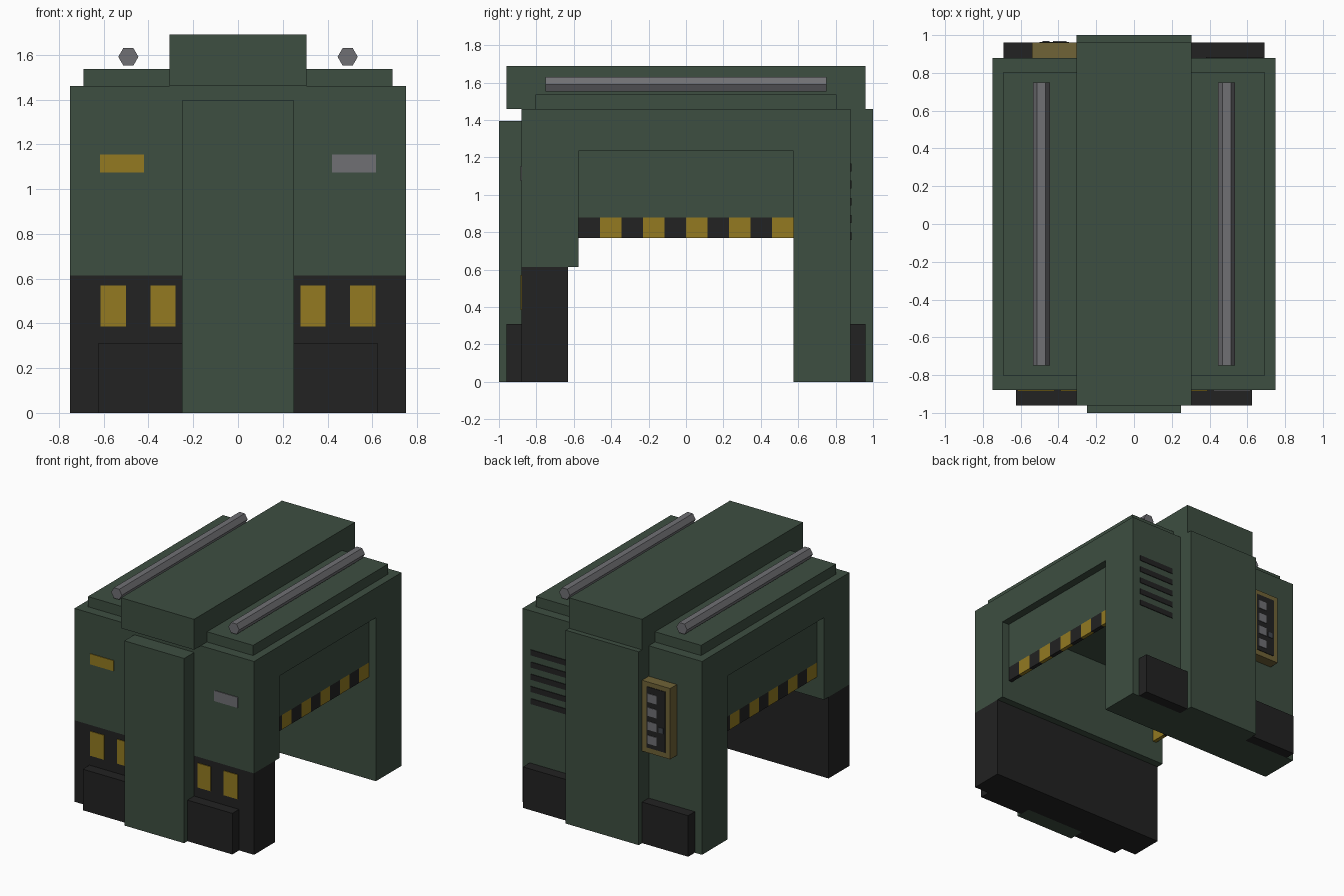
import bpy, bmesh, math
from mathutils import Matrix

if "Cube" in bpy.data.objects:
    bpy.data.objects.remove(bpy.data.objects["Cube"])


def material(name, rgb):
    lin = [(c / 255 / 12.92) if c / 255 <= 0.04045 else ((c / 255 + 0.055) / 1.055) ** 2.4 for c in rgb]
    m = bpy.data.materials.new(name)
    m.diffuse_color = (*lin, 1)
    m.use_nodes = True
    m.node_tree.nodes["Principled BSDF"].inputs["Base Color"].default_value = m.diffuse_color
    return m


GREEN = material("dark_green", (61, 78, 65))
BLACK = material("black", (34, 34, 34))
YELLOW = material("warning_yellow", (147, 122, 33))
GREY = material("metal_grey", (112, 112, 116))
OLIVE = material("olive_brown", (112, 99, 55))
SLATE = material("slate_button", (66, 70, 76))


def finish(name, bm, mat):
    bmesh.ops.recalc_face_normals(bm, faces=bm.faces)
    me = bpy.data.meshes.new(name)
    bm.to_mesh(me)
    bm.free()
    me.materials.append(mat)
    ob = bpy.data.objects.new(name, me)
    bpy.context.collection.objects.link(ob)
    return ob


def box(name, mat, x, y, z):
    """Box from (min, max) ranges on each axis."""
    bm = bmesh.new()
    bmesh.ops.create_cube(bm, size=1)
    for v in bm.verts:
        v.co = [r[0] if c < 0 else r[1] for c, r in zip(v.co, (x, y, z))]
    return finish(name, bm, mat)


def sides(r, s):
    """Mirror a range across zero when s is -1."""
    return tuple(sorted((r[0] * s, r[1] * s)))


# arch-shaped body, extruded across x
profile = [(-.88, .615), (-.575, .615), (-.575, 1.235), (.575, 1.235),
           (.575, 0), (.88, 0), (.88, 1.46), (-.88, 1.46)]
bm = bmesh.new()
face = bm.faces.new([bm.verts.new((-.75, y, z)) for y, z in profile])
ext = bmesh.ops.extrude_face_region(bm, geom=[face])
bmesh.ops.translate(bm, vec=(1.5, 0, 0), verts=[g for g in ext["geom"] if isinstance(g, bmesh.types.BMVert)])
finish("arch_body", bm, GREEN)

# black front base, pillars and roof
box("front_base", BLACK, (-.75, .75), (-.88, -.63), (0, .615))
box("front_pillar", GREEN, (-.25, .25), (-1, -.88), (0, 1.395))
box("back_pillar", GREEN, (-.305, .305), (.88, 1), (0, 1.46))
box("roof_plate", GREEN, (-.69, .69), (-.805, .805), (1.46, 1.537))
box("roof_beam", GREEN, (-.305, .305), (-.96, .96), (1.46, 1.69))

for s, side in ((-1, "left"), (1, "right")):
    # bumper feet
    box(f"front_foot_{side}", BLACK, sides((.25, .625), s), (-.96, -.88), (0, .31))
    box(f"back_foot_{side}", BLACK, sides((.305, .69), s), (.88, .96), (0, .31))

    # hexagonal roof rail
    bm = bmesh.new()
    bmesh.ops.create_cone(bm, cap_ends=True, segments=6, radius1=.045, radius2=.045, depth=1.5,
                          matrix=Matrix.Translation((.49 * s, 0, 1.591)) @ Matrix.Rotation(math.pi / 2, 4, 'X')
                          @ Matrix.Rotation(math.pi / 2, 4, 'Z'))
    # put two hexagon corners on the left and right
    top = max(v.co.z for v in bm.verts)
    if top > 1.591 + .042:
        bmesh.ops.rotate(bm, verts=bm.verts, cent=(.49 * s, 0, 1.591), matrix=Matrix.Rotation(math.pi / 6, 3, 'Y'))
    finish(f"roof_rail_{side}", bm, GREY)

    # recessed side panel with hazard stripes along its lower edge
    px = sides((.66, .69), s)
    box(f"side_panel_{side}", GREEN, px, (-.575, .575), (.88, 1.235))
    for i in range(10):
        y0 = -.575 + i * .115
        box(f"hazard_stripe_{side}_{i}", YELLOW if i % 2 else BLACK, px, sides((y0, y0 + .115), s), (.77, .88))

    # front lower lamps and upper marker
    for n, x in (("inner", (.28, .39)), ("outer", (.50, .615))):
        box(f"lamp_{n}_{side}", YELLOW, sides(x, s), (-.885, -.88), (.385, .57))
    box(f"front_marker_{side}", YELLOW if s < 0 else GREY, sides((.42, .617), s), (-.885, -.88), (1.075, 1.155))

# vent slats on the back
for i in range(5):
    z = 1.168 - i * .092
    box(f"vent_slat_{i}", BLACK, (.38, .68), (.88, .885), (z - .042, z))

# control box with buttons on the back
box("control_box", OLIVE, (-.54, -.305), (.88, .96), (.695, 1.23))
box("control_panel", BLACK, (-.50, -.345), (.96, .964), (.735, 1.195))
for i in range(4):
    z = 1.115 - i * .105
    box(f"control_button_{i}", GREY, (-.43, -.357), (.964, .968), (z - .032, z + .032))
box("small_button", SLATE, (-.485, -.447), (.964, .968), (.875, .915))
